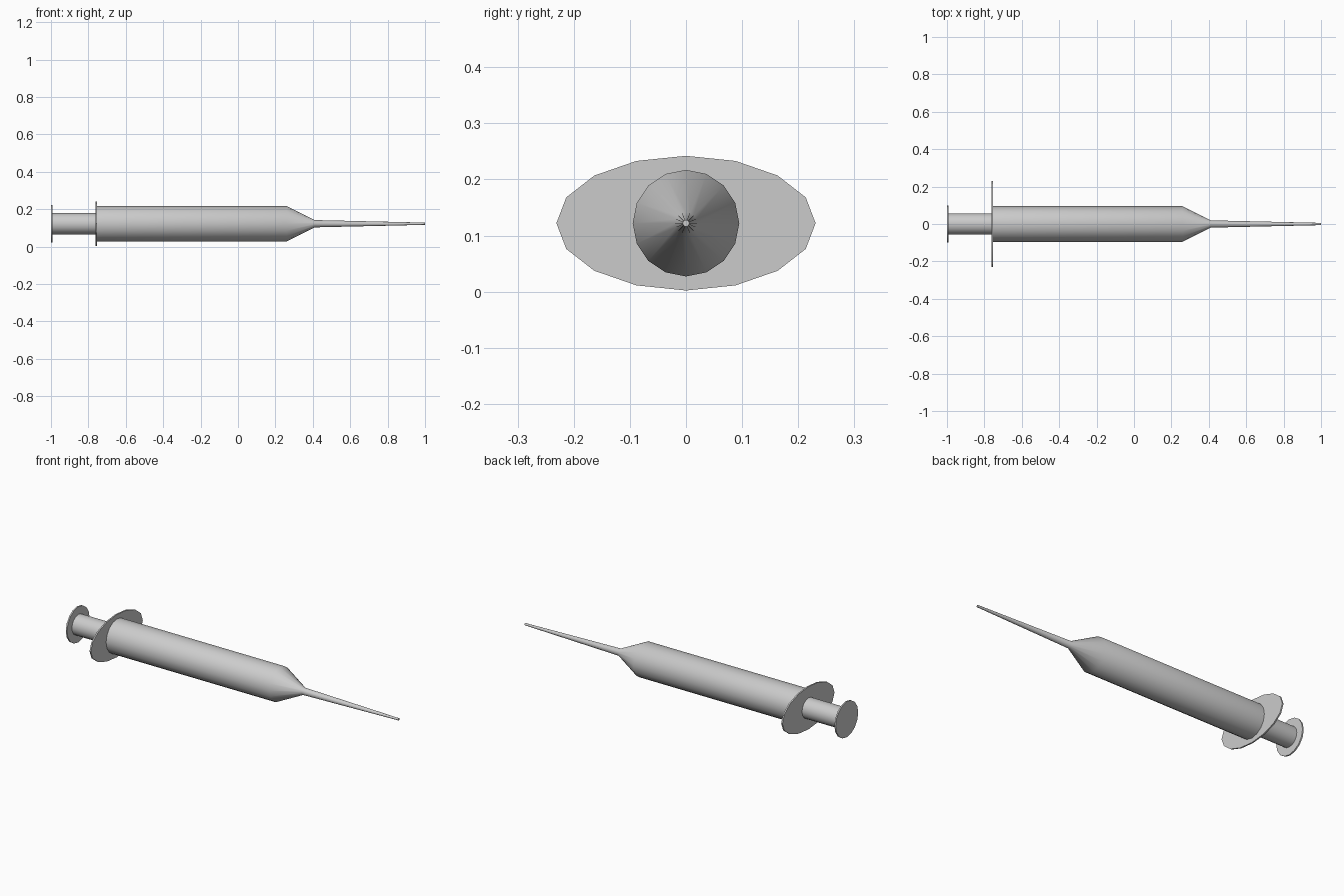
import bpy, bmesh
from math import sin, cos, tau, radians

if "Cube" in bpy.data.objects:
    bpy.data.objects.remove(bpy.data.objects["Cube"])

SIDES = 16
AXIS_Z = 0.122


def lathe(name, profile, wide=1.0):
    """Closed solid along x from (x, radius) pairs; wide stretches it in y."""
    bm = bmesh.new()
    rings = []
    for x, r in profile:
        rings.append([bm.verts.new((x, wide * r * sin(tau * i / SIDES),
                                    AXIS_Z + r * cos(tau * i / SIDES)))
                      for i in range(SIDES)])
    for a, b in zip(rings, rings[1:]):
        for i in range(SIDES):
            j = (i + 1) % SIDES
            bm.faces.new((a[i], a[j], b[j], b[i]))
    bm.faces.new(rings[0])
    bm.faces.new(rings[-1])
    bmesh.ops.recalc_face_normals(bm, faces=bm.faces)
    mesh = bpy.data.meshes.new(name)
    bm.to_mesh(mesh)
    bm.free()
    obj = bpy.data.objects.new(name, mesh)
    bpy.context.collection.objects.link(obj)
    bpy.ops.object.select_all(action='DESELECT')
    obj.select_set(True)
    bpy.context.view_layer.objects.active = obj
    bpy.ops.object.shade_smooth_by_angle(angle=radians(30))
    return obj


# Barrel, shoulder cone and tapered needle in one skin
lathe("barrel_and_needle", [(-0.755, 0.095), (0.26, 0.095),
                            (0.41, 0.0195), (1.0, 0.006)])

# Oval finger flange
lathe("finger_flange", [(-0.761, 0.12), (-0.753, 0.12)], wide=0.231 / 0.12)

# Plunger rod and round thumb plate
lathe("plunger_rod", [(-0.994, 0.057), (-0.757, 0.057)])
lathe("thumb_plate", [(-1.0, 0.1), (-0.992, 0.1)])
